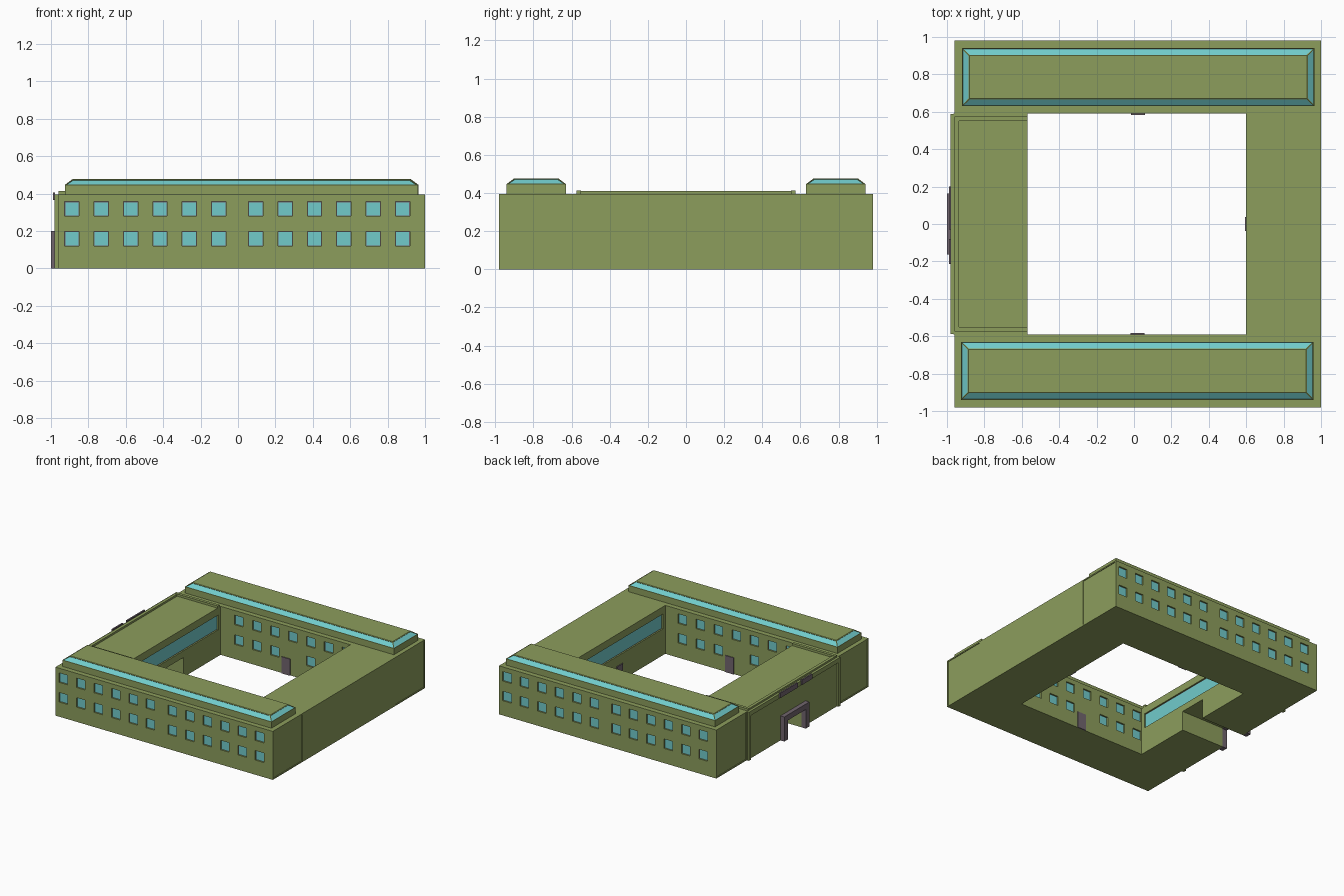
import bpy, bmesh
from mathutils import Matrix, Vector

if "Cube" in bpy.data.objects:
    bpy.data.objects.remove(bpy.data.objects["Cube"])


def material(name, rgb):
    m = bpy.data.materials.new(name)
    m.diffuse_color = (*rgb, 1)
    m.use_nodes = True
    m.node_tree.nodes["Principled BSDF"].inputs["Base Color"].default_value = m.diffuse_color
    return m


GREEN = material("olive_wall", (0.265, 0.34, 0.108))
GLASS = material("turquoise_glass", (0.165, 0.60, 0.60))
GREY = material("mauve_grey", (0.165, 0.13, 0.155))
CX = 0.02          # middle of the side wings in x


def add_box(bm, lo, hi):
    lo, hi = Vector(lo), Vector(hi)
    s = hi - lo
    mat = Matrix.Translation((lo + hi) / 2) @ Matrix.Diagonal((*s, 1))
    return bmesh.ops.create_cube(bm, size=1, matrix=mat)["verts"]


def finish(name, bm, *mats):
    me = bpy.data.meshes.new(name)
    bm.normal_update()
    bm.to_mesh(me)
    bm.free()
    for m in mats:
        me.materials.append(m)
    ob = bpy.data.objects.new(name, me)
    bpy.context.collection.objects.link(ob)
    return ob


def boxes(name, mat, items):
    bm = bmesh.new()
    for lo, hi in items:
        add_box(bm, lo, hi)
    return finish(name, bm, mat)


def cut(ob, items):
    cutter = boxes("cutter", GREEN, items)
    cutter.hide_render = True
    mod = ob.modifiers.new("openings", "BOOLEAN")
    mod.operation, mod.solver, mod.object = "DIFFERENCE", "EXACT", cutter
    bpy.context.view_layer.objects.active = ob
    bpy.ops.object.modifier_apply(modifier=mod.name)
    bpy.data.objects.remove(cutter)


# window positions of the south wing, the north wing is the same turned by 180 degrees
W, ROWS, DEPTH = 0.0385, (0.158, 0.318), 0.015
outer = [(x0 + 0.157 * i, z) for x0 in (-0.888, 0.095) for i in range(6) for z in ROWS]
inner = [(0.447 - 0.162 * i, z) for i in range(7) for z in ROWS if not (i == 3 and z < 0.2)]
openings = [(x, z, -0.98, 1) for x, z in outer] + [(x, z, -0.59, -1) for x, z in inner]


def window_boxes(half, d0, d1):
    """Boxes at every window, between two depths behind the wall face."""
    out = []
    for x, z, y, s in openings:
        a, b = sorted((y + s * d0, y + s * d1))
        out.append(((x - half, a, z - half), (x + half, b, z + half)))
    return out


def make_wing(name, turned):
    obs = []
    # body with shallow panels in both ends
    bm = bmesh.new()
    add_box(bm, (-0.96, -0.98, 0), (1.0, -0.59, 0.395))
    bm.normal_update()
    ends = [f for f in bm.faces if abs(f.normal.x) > 0.9]
    bmesh.ops.inset_individual(bm, faces=ends, thickness=0.014, depth=0)
    bmesh.ops.inset_individual(bm, faces=ends, thickness=0.0005, depth=-0.005)
    body = finish(name + "_body", bm, GREEN)
    cut(body, window_boxes(W, -0.02, DEPTH))
    obs.append(body)
    obs.append(boxes(name + "_window_frames", GREY, window_boxes(W, DEPTH - 0.003, DEPTH + 0.002)))
    obs.append(boxes(name + "_window_panes", GLASS, window_boxes(W - 0.003, DEPTH - 0.006, DEPTH)))
    obs.append(boxes(name + "_door", GREY, [((CX - 0.04, -0.595, 0), (CX + 0.035, -0.583, 0.135))]))

    # raised roof with a sloping glazed edge
    bm = bmesh.new()
    add_box(bm, (-0.925, -0.94, 0.39), (0.96, -0.63, 0.447))
    bm.normal_update()
    top = [f for f in bm.faces if f.normal.z > 0.9]
    slopes = bmesh.ops.inset_region(bm, faces=top, thickness=0.04, use_even_offset=True)["faces"]
    for v in top[0].verts:
        v.co.z = 0.477
    bm.normal_update()
    bmesh.ops.inset_individual(bm, faces=slopes, thickness=0.006, depth=0)
    bmesh.ops.inset_individual(bm, faces=slopes, thickness=0.0005, depth=-0.004)
    for f in slopes:
        f.material_index = 1
    obs.append(finish(name + "_raised_roof", bm, GREEN, GLASS))

    if turned:
        turn = Matrix.Translation((2 * CX, 0, 0)) @ Matrix.Diagonal((-1, -1, 1, 1))
        for ob in obs:
            ob.data.transform(turn)
            for v in ob.data.vertices:   # keep the same ends as the south wing
                if ob.name.endswith("body"):
                    v.co.x = min(1.0, v.co.x)


make_wing("south_wing", False)
make_wing("north_wing", True)


# east and west wings with a long glazed strip towards the court
def strip(x, s, grow, d0, d1):
    a, b = sorted((x + s * d0, x + s * d1))
    return ((a, -0.56 - grow, 0.215 - grow), (b, 0.56 + grow, 0.335 + grow))


east = boxes("east_wing_body", GREEN, [((0.6, -0.592, 0), (1.0, 0.592, 0.395))])
cut(east, [strip(0.6, 1, 0, -0.02, DEPTH)])
west = boxes("west_wing_body", GREEN, [((-0.965, -0.592, 0), (-0.57, 0.592, 0.395))])
cut(west, [strip(-0.57, -1, 0, -0.02, DEPTH),
           ((-1.1, -0.115, -0.1), (-0.5, 0.115, 0.16))])
for name, x, s in (("east", 0.6, 1), ("west", -0.57, -1)):
    boxes(name + "_strip_frame", GREY, [strip(x, s, 0, DEPTH - 0.003, DEPTH + 0.002)])
    boxes(name + "_strip_glass", GLASS, [strip(x, s, -0.006, DEPTH - 0.006, DEPTH)])
boxes("east_door", GREY, [((0.593, -0.0375, 0), (0.605, 0.0375, 0.135))])

# west facade: end pilasters and top band
boxes("west_pilasters", GREEN, [((-0.98, y - 0.012, 0), (-0.96, y + 0.012, 0.395)) for y in (-0.577, 0.577)])
boxes("west_top_band", GREEN, [((-0.98, -0.588, 0.36), (-0.96, 0.588, 0.396))])

# low parapet round the west roof
boxes("west_parapet", GREEN,
      [((-0.96, -0.575, 0.39), (-0.935, 0.575, 0.41))] +
      [((-0.96, y - 0.012, 0.39), (-0.57, y + 0.012, 0.413)) for y in (-0.563, 0.563)])

# entrance gate frame
boxes("gate_frame", GREY,
      [((-1.0, y - 0.024, 0), (-0.96, y + 0.024, 0.155)) for y in (-0.138, 0.138)] +
      [((-1.0, -0.162, 0.155), (-0.96, 0.162, 0.2))])

# plain blank sign bars above the gate
boxes("blank_sign_bars", GREY,
      [((-0.99, -0.215, 0.365), (-0.978, -0.08, 0.405)),
       ((-0.99, -0.03, 0.365), (-0.978, 0.2, 0.405))])
